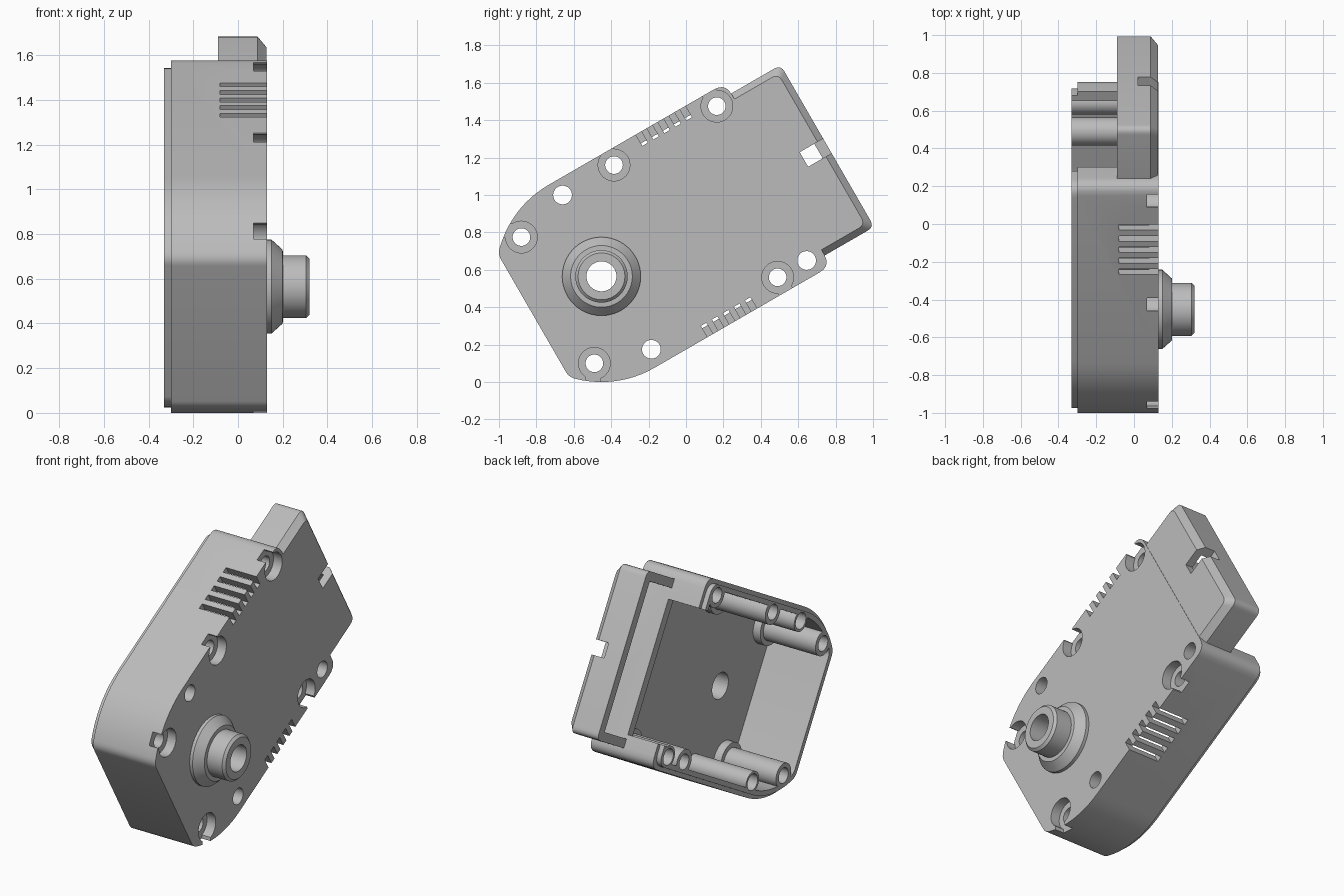
import bpy, bmesh, math
from mathutils import Vector

if "Cube" in bpy.data.objects:
    bpy.data.objects.remove(bpy.data.objects["Cube"])

TILT = math.radians(30)
PIVOT = Vector((0, -0.452, 0.565))      # output shaft axis

grey = bpy.data.materials.new("plain grey")
grey.use_nodes = True
COLOUR = (0.5, 0.5, 0.5, 1)
grey.diffuse_color = COLOUR
grey.node_tree.nodes["Principled BSDF"].inputs["Base Color"].default_value = COLOUR


def loft(name, *sections):
    """Solid through (outline, x) sections, outlines in the tilted plane."""
    bm = bmesh.new()
    rings = [[bm.verts.new((x, p, q)) for p, q in pts] for pts, x in sections]
    for a, b in zip(rings, rings[1:]):
        for i in range(len(a)):
            j = (i + 1) % len(a)
            bm.faces.new((a[i], a[j], b[j], b[i]))
    bm.faces.new(rings[0])
    bm.faces.new(rings[-1])
    bmesh.ops.recalc_face_normals(bm, faces=bm.faces)
    mesh = bpy.data.meshes.new(name)
    bm.to_mesh(mesh)
    bm.free()
    mesh.materials.append(grey)
    obj = bpy.data.objects.new(name, mesh)
    obj.rotation_euler.x = TILT
    obj.location = PIVOT
    bpy.context.scene.collection.objects.link(obj)
    return obj


def prism(outline, x0, x1, name="cutter"):
    return loft(name, (outline, x0), (outline, x1))


def boolean(obj, other, op="DIFFERENCE"):
    mod = obj.modifiers.new("cut", "BOOLEAN")
    mod.object, mod.operation, mod.solver = other, op, "EXACT"
    deps = bpy.context.evaluated_depsgraph_get()
    mesh = bpy.data.meshes.new_from_object(obj.evaluated_get(deps))
    obj.modifiers.clear()
    obj.data = mesh
    bpy.data.objects.remove(other)


def rounded(corners, steps=5):
    """Outline from (p, q, radius) corners."""
    out = []
    for i, (p, q, r) in enumerate(corners):
        c = Vector((p, q))
        if r == 0:
            out.append(c)
            continue
        a = c + (Vector(corners[i - 1][:2]) - c).normalized() * r
        b = c + (Vector(corners[(i + 1) % len(corners)][:2]) - c).normalized() * r
        for k in range(steps + 1):
            t = k / steps
            out.append(a * (1 - t) ** 2 + c * 2 * t * (1 - t) + b * t * t)
    return out


def circle(c, r, n=40):
    return [(c[0] + r * math.cos(math.tau * i / n),
             c[1] + r * math.sin(math.tau * i / n)) for i in range(n)]


def rect(p0, p1, q0, q1):
    return [(p0, q0), (p1, q0), (p1, q1), (p0, q1)]


def body_outline(d):
    """Round-ended case outline, inset by d."""
    r, flat, end = 0.565 - d, -0.42 + d, 1.09 - d
    start = math.acos(flat / r)
    n = 12
    top = []
    for i in range(n + 1):
        a = start + (math.pi / 2 - start) * i / n
        top.append((r * math.cos(a), r * math.sin(a), 0.03 if i == 0 else 0))
    top.append((end, r, 0.07))
    return rounded(top + [(p, -q, s) for p, q, s in reversed(top)])


def plane_point(y, z):
    dy, dz = y - PIVOT.y, z - PIVOT.z
    return Vector((dy * math.cos(TILT) + dz * math.sin(TILT),
                   dz * math.cos(TILT) - dy * math.sin(TILT)))


screws = [plane_point(*c) for c in
          [(.165, 1.475), (-.385, 1.16), (-.88, .775), (-.49, .1), (.49, .56)]]
pins = [plane_point(*c) for c in [(-.66, 1.0), (-.185, .175), (.645, .65)]]

# Main case with stepped rim; the cavity leaves the posts standing
case = prism(body_outline(0), -0.30, 0.13, "gearbox_case")
boolean(case, prism(body_outline(0.025), -0.33, -0.28), "UNION")
cavity = prism(body_outline(0.055), -0.4, 0.08, "cavity")
for c in screws:
    boolean(cavity, prism(circle(c, 0.075), -0.33, 0.1))
    boolean(cavity, prism(circle(c, 0.105), 0.03, 0.1))
for c in pins:
    boolean(cavity, prism(circle(c, 0.065), -0.33, 0.1))
boolean(case, cavity)

# Open window in the end wall
boolean(case, prism(rect(1.03, 1.2, -0.42, 0.38), -0.4, -0.09))

# Counterbored screw holes with slots out to the side, and pin holes
for c in screws:
    out = c.normalized() if c.x < 0 else Vector((0, math.copysign(1, c.y)))
    side = Vector((-out.y, out.x)) * 0.04
    boolean(case, prism(circle(c, 0.085), 0.07, 0.2))
    boolean(case, prism([c - side, c + side, c + side + out * 0.2,
                         c - side + out * 0.2], 0.0701, 0.2))
    boolean(case, prism(circle(c, 0.047), -0.4, 0.2))
for c in pins:
    boolean(case, prism(circle(c, 0.05), -0.4, 0.2))

# Vent slots on both long sides
for first, q0, q1 in ((0.555, 0.495, 0.7), (0.345, -0.7, -0.495)):
    for i in range(5):
        p = first + 0.068 * i
        boolean(case, prism(rect(p - 0.017, p + 0.017, q0, q1), -0.08, 0.2))

# Shaft hole in the case
centre = (0, 0)
boolean(case, prism(circle(centre, 0.08, 64), -0.1, 0.3))

# Output boss with conical foot
profile = [(0.21, 0.12), (0.21, 0.15), (0.165, 0.20), (0.14, 0.201),
           (0.14, 0.305), (0.125, 0.32)]
boss = loft("output_boss", *[(circle(centre, r, 64), x) for r, x in profile])
boolean(boss, prism(circle(centre, 0.08, 64), 0, 0.5))


# Connector housing on the end, chamfered and hollow
def hood_outline(d):
    end, h, r = 1.395 - d, 0.5 - d, 0.04
    return rounded([(1.08, -h, 0), (end, -h, r), (end, h, r), (1.08, h, 0)])


hood = loft("connector_hood", (hood_outline(0), -0.09),
            (hood_outline(0), 0.088), (hood_outline(0.035), 0.128))
boolean(hood, prism(rect(1.0, 1.34, -0.445, 0.445), -0.2, 0.08))
boolean(hood, prism(rect(1.25, 1.5, -0.045, 0.045), 0.02, 0.2))

# Smooth the curved faces, keep edges crisp
bpy.ops.object.select_all(action="DESELECT")
for obj in (case, boss, hood):
    obj.select_set(True)
    bpy.context.view_layer.objects.active = obj
bpy.ops.object.shade_smooth_by_angle(angle=math.radians(30))
